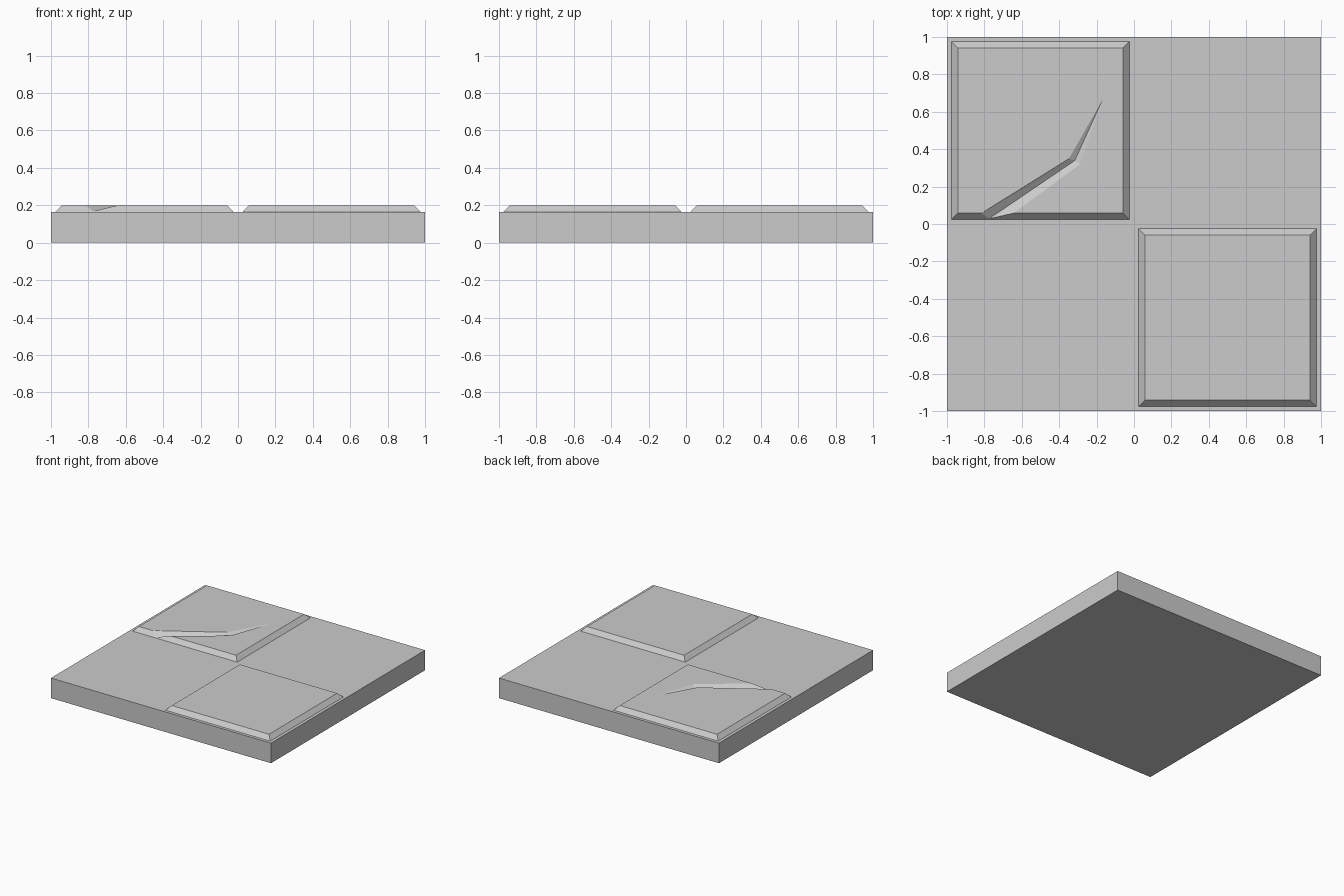
import bpy
import bmesh

if "Cube" in bpy.data.objects:
    bpy.data.objects.remove(bpy.data.objects["Cube"], do_unlink=True)

BASE_TOP = 0.165
TOP = 0.2
OUTER = 0.475   # half width of a tile at its foot
INNER = 0.442   # half width of a tile at its top

stone = bpy.data.materials.new("stone grey")
stone.use_nodes = True
grey = (0.6, 0.6, 0.6, 1)
stone.diffuse_color = grey
stone.node_tree.nodes["Principled BSDF"].inputs["Base Color"].default_value = grey


def finish(bm, name):
    bmesh.ops.recalc_face_normals(bm, faces=bm.faces)
    mesh = bpy.data.meshes.new(name)
    bm.to_mesh(mesh)
    bm.free()
    mesh.materials.append(stone)
    obj = bpy.data.objects.new(name, mesh)
    bpy.context.collection.objects.link(obj)
    return obj


def square(bm, cx, cy, half, z):
    corners = ((-1, -1), (1, -1), (1, 1), (-1, 1))
    return [bm.verts.new((cx + sx * half, cy + sy * half, z)) for sx, sy in corners]


def block(name, cx, cy, low_half, high_half, z0, z1, crack=None):
    """Square block with sloped sides; crack = (left edge, valley, right edge, tip)."""
    bm = bmesh.new()
    low = square(bm, cx, cy, low_half, z0)
    high = square(bm, cx, cy, high_half, z1)
    bm.faces.new(low[::-1])
    for i in range(1, 4):
        j = (i + 1) % 4
        bm.faces.new((low[i], low[j], high[j], high[i]))
    if crack:
        left, valley, right = ([bm.verts.new(p) for p in line] for line in crack[:3])
        tip = bm.verts.new(crack[3])
        # Top and front are notched where the groove runs out
        bm.faces.new([high[0], *left, tip, *right[::-1], *high[1:]])
        bm.faces.new([low[0], low[1], high[1], right[0], valley[0], left[0], high[0]])
        # Two walls of the V-shaped groove
        for edge in (left, right):
            bm.faces.new((edge[0], valley[0], valley[1]))
            bm.faces.new((edge[0], valley[1], edge[1]))
            bm.faces.new((edge[1], valley[1], tip))
    else:
        bm.faces.new(high)
        bm.faces.new((low[0], low[1], high[1], high[0]))
    return finish(bm, name)


# Slab and the two raised tiles
block("base_slab", 0, 0, 1, 1, 0, BASE_TOP)
block("plain_tile", 0.5, -0.5, OUTER, INNER, BASE_TOP, TOP)

front = 0.5 - INNER
crack = (
    [(-0.815, front, TOP), (-0.347, 0.35, TOP)],
    [(-0.775, 0.028, 0.168), (-0.317, 0.339, 0.181)],
    [(-0.643, front, TOP), (-0.289, 0.319, TOP)],
    (-0.167, 0.667, TOP),
)
block("cracked_tile", -0.5, 0.5, OUTER, INNER, BASE_TOP, TOP, crack)
